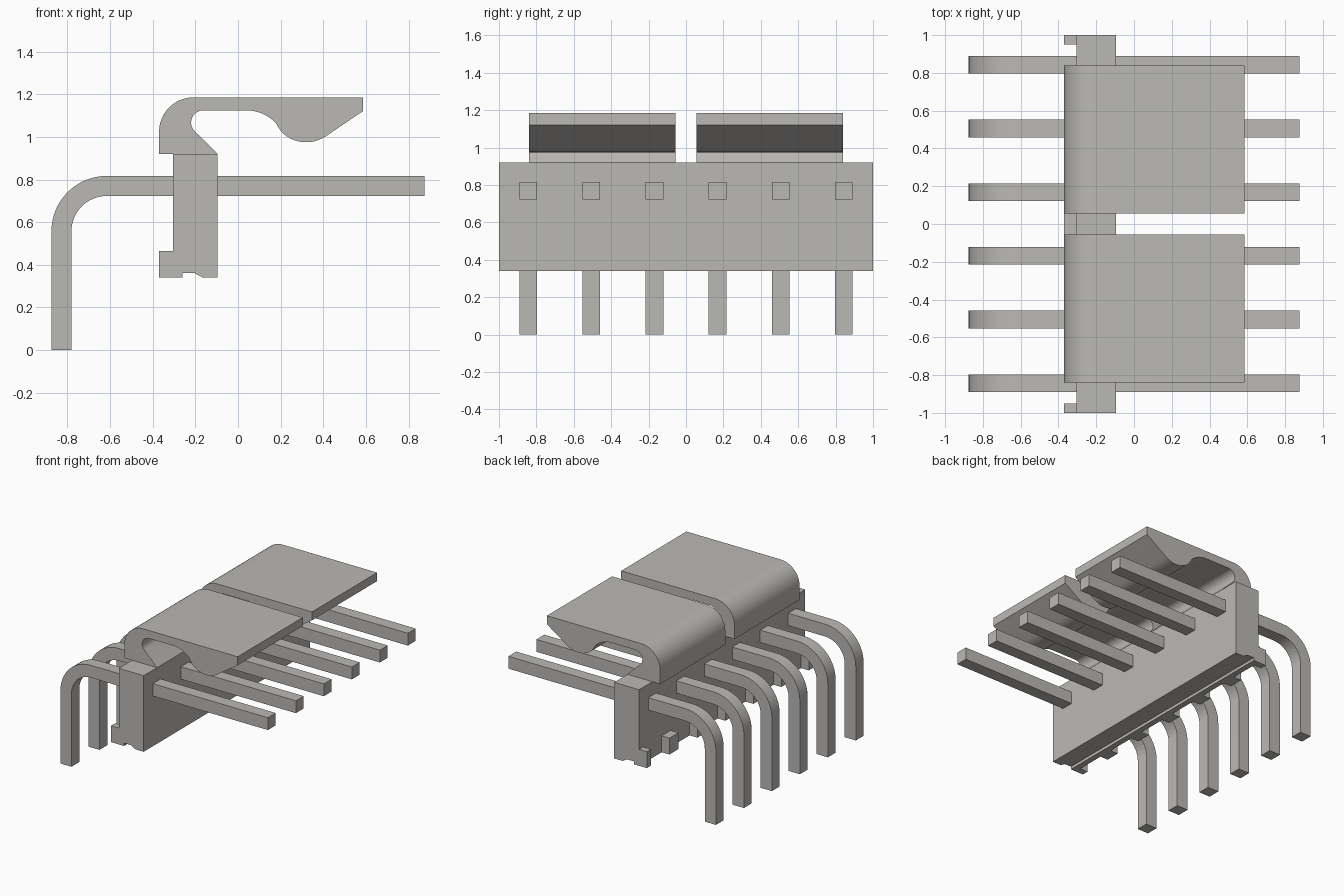
import bpy, bmesh, math

cube = bpy.data.objects.get("Cube")
if cube:
    bpy.data.objects.remove(cube, do_unlink=True)

# Single warm grey finish
grey = bpy.data.materials.new("warm_grey")
grey.use_nodes = True
GREY = (0.50, 0.485, 0.46, 1.0)
grey.diffuse_color = GREY
grey.node_tree.nodes["Principled BSDF"].inputs["Base Color"].default_value = GREY


def arc(cx, cz, r, start, end, steps=12):
    """Points on an arc in the xz plane, angles in degrees."""
    angles = [math.radians(start + (end - start) * i / steps) for i in range(steps + 1)]
    return [(cx + r * math.cos(a), cz + r * math.sin(a)) for a in angles]


def extrude_profile(name, profile, y0, y1, smooth=False):
    """Extrude a closed xz profile from y0 to y1."""
    bm = bmesh.new()
    face = bm.faces.new([bm.verts.new((x, y0, z)) for x, z in profile])
    result = bmesh.ops.extrude_face_region(bm, geom=[face])
    moved = [v for v in result["geom"] if isinstance(v, bmesh.types.BMVert)]
    bmesh.ops.translate(bm, verts=moved, vec=(0, y1 - y0, 0))
    bmesh.ops.recalc_face_normals(bm, faces=bm.faces)
    mesh = bpy.data.meshes.new(name)
    bm.to_mesh(mesh)
    bm.free()
    mesh.materials.append(grey)
    obj = bpy.data.objects.new(name, mesh)
    bpy.context.collection.objects.link(obj)
    if smooth:
        bpy.ops.object.select_all(action="DESELECT")
        obj.select_set(True)
        bpy.context.view_layer.objects.active = obj
        bpy.ops.object.shade_smooth_by_angle(angle=math.radians(25))
    return obj


# Housing wall with a shallow groove along its underside
wall = [(-0.305, 0.34), (-0.26, 0.34), (-0.26, 0.362), (-0.205, 0.362),
        (-0.165, 0.34), (-0.095, 0.34), (-0.095, 0.92), (-0.305, 0.92)]
extrude_profile("housing", wall, -1.0, 1.0)

# Standoff feet between the pins and at both ends
PITCH = 0.337
foot = [(-0.37, 0.34), (-0.305, 0.34), (-0.305, 0.465), (-0.37, 0.465)]
for i in range(-3, 4):
    y = i * PITCH
    y0, y1 = max(y - 0.055, -1.0), min(y + 0.055, 1.0)
    if abs(i) == 3:
        y0, y1 = (0.95, 1.0) if i > 0 else (-1.0, -0.95)
    extrude_profile(f"foot_{i + 4}", foot, y0, y1)

# Two hooked latches with a rounded back and a bulging lip
latch = ([(-0.37, 0.92)]
         + arc(-0.21, 1.025, 0.16, 180, 90)
         + [(0.585, 1.185), (0.585, 1.12)]
         + arc(0.32, 1.14, 0.165, 304, 225)
         + arc(0.04, 0.934, 0.19, 45, 90)
         + arc(-0.163, 1.067, 0.057, 90, 225)
         + [(-0.095, 0.92)])
for side, y0, y1 in (("left", 0.055, 0.84), ("right", -0.84, -0.055)):
    extrude_profile("latch_" + ("back" if side == "left" else "front"), latch, y0, y1, True)

# Six square pins, each bent down through a right angle
pin = ([(0.875, 0.723), (0.875, 0.817)]
       + arc(-0.615, 0.557, 0.26, 90, 180, 16)
       + [(-0.875, 0.0), (-0.781, 0.0)]
       + arc(-0.615, 0.557, 0.166, 180, 90, 16))
for i in range(6):
    y = (i - 2.5) * PITCH
    extrude_profile(f"pin_{i + 1}", pin, y - 0.047, y + 0.047, True)
